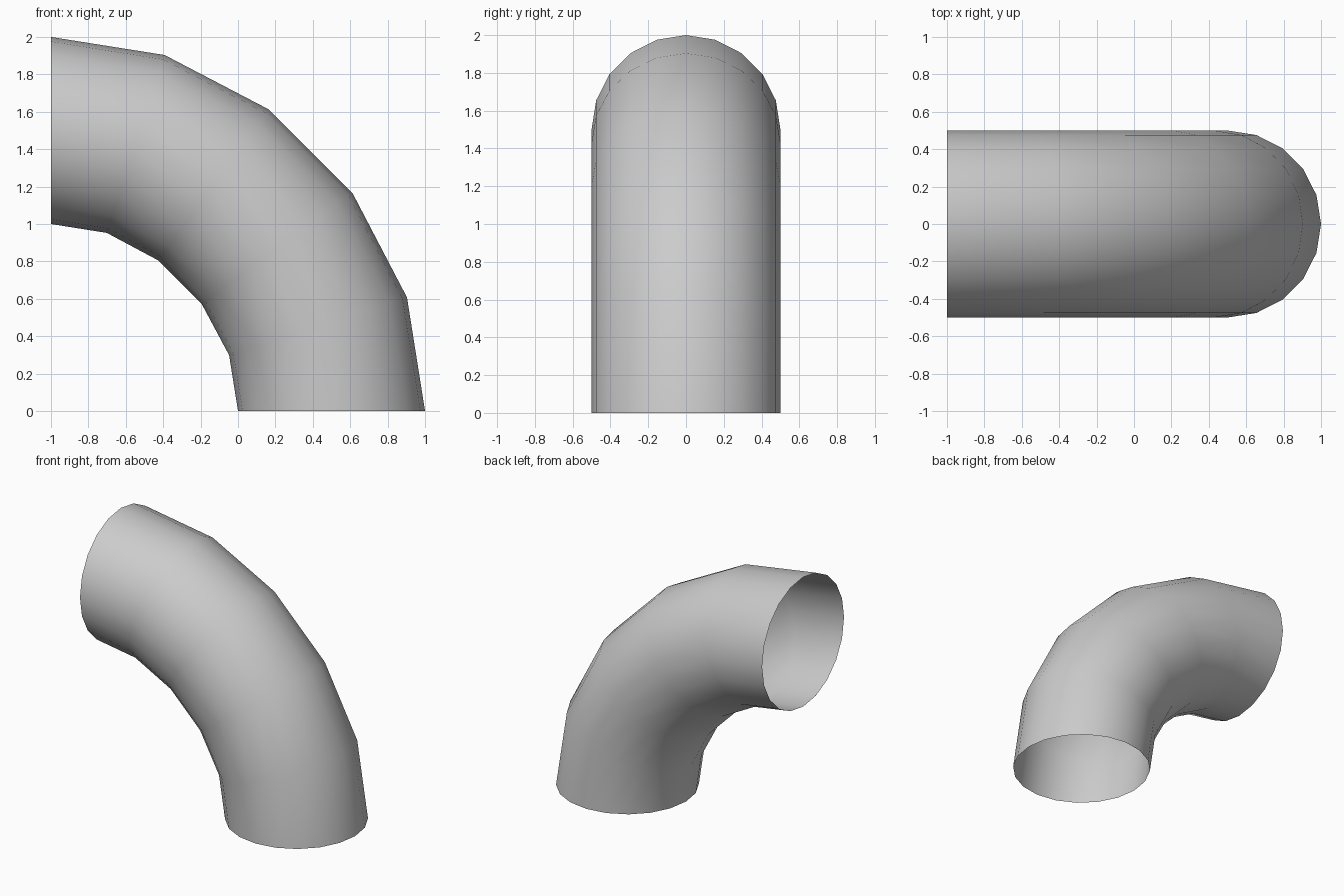
import bpy, bmesh
from math import sin, cos, pi, radians

if "Cube" in bpy.data.objects:
    bpy.data.objects.remove(bpy.data.objects["Cube"])

SIDES, TUBE_R = 20, 0.5
# centre line of the bend: (distance right of, height above) the bend centre at x=-1
PATH = [(1.5, 0), (1.428, 0.453), (1.209, 0.869), (0.869, 1.209), (0.453, 1.428), (0, 1.5)]

# open-ended elbow pipe
bm = bmesh.new()
rings = []
for i, (px, pz) in enumerate(PATH):
    tilt = radians(18 * i)
    ring = []
    for j in range(SIDES):
        a = 2 * pi * j / SIDES
        out, side = TUBE_R * cos(a), TUBE_R * sin(a)
        ring.append(bm.verts.new((px - 1 + out * cos(tilt), side, pz + out * sin(tilt))))
    rings.append(ring)
for lower, upper in zip(rings, rings[1:]):
    for j in range(SIDES):
        k = (j + 1) % SIDES
        bm.faces.new((lower[j], lower[k], upper[k], upper[j])).smooth = True

mesh = bpy.data.meshes.new("elbow_pipe")
bm.to_mesh(mesh)
bm.free()
bpy.context.collection.objects.link(bpy.data.objects.new("elbow_pipe", mesh))
